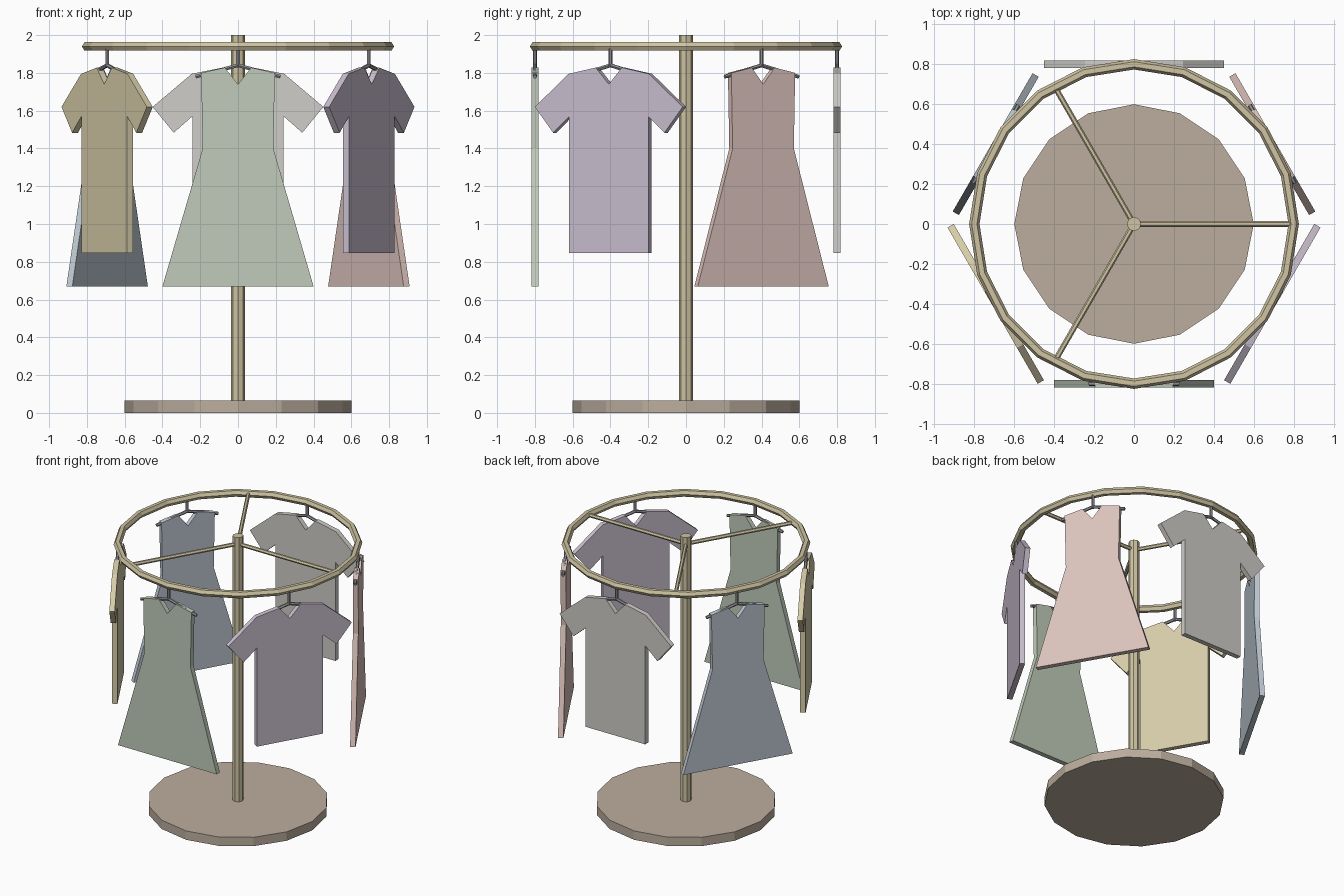
import bpy, bmesh
from math import radians, cos, sin, pi
from mathutils import Vector, Matrix

if "Cube" in bpy.data.objects:
    bpy.data.objects.remove(bpy.data.objects["Cube"])

RING_R, RING_Z = 0.8, 1.94


def material(name, r, g, b):
    m = bpy.data.materials.new(name)
    m.diffuse_color = (r, g, b, 1)
    m.use_nodes = True
    m.node_tree.nodes["Principled BSDF"].inputs["Base Color"].default_value = m.diffuse_color
    return m


def finish(bm, name, mat, matrix=Matrix()):
    bmesh.ops.transform(bm, matrix=matrix, verts=bm.verts)
    bmesh.ops.recalc_face_normals(bm, faces=bm.faces)
    mesh = bpy.data.meshes.new(name)
    bm.to_mesh(mesh)
    bm.free()
    mesh.materials.append(mat)
    ob = bpy.data.objects.new(name, mesh)
    bpy.context.collection.objects.link(ob)
    return ob


def add_rod(bm, a, b, radius, sides):
    a, b = Vector(a), Vector(b)
    d = b - a
    rot = Vector((0, 0, 1)).rotation_difference(d).to_matrix().to_4x4()
    bmesh.ops.create_cone(bm, cap_ends=True, segments=sides, radius1=radius, radius2=radius,
                          depth=d.length, matrix=Matrix.Translation((a + b) / 2) @ rot)


def rods(name, segments, radius, sides, mat, matrix=Matrix()):
    bm = bmesh.new()
    for a, b in segments:
        add_rod(bm, a, b, radius, sides)
    return finish(bm, name, mat, matrix)


def garment(name, half, mat, matrix, thickness=0.036):
    # Half outline runs from the V-neck to the hem and is mirrored across x
    outline = half + [(-x, z) for x, z in reversed(half) if x > 0]
    bm = bmesh.new()
    face = bm.faces.new([bm.verts.new((x, -thickness / 2, z)) for x, z in outline])
    ext = bmesh.ops.extrude_face_region(bm, geom=[face], use_keep_orig=True)
    moved = [v for v in ext["geom"] if isinstance(v, bmesh.types.BMVert)]
    bmesh.ops.translate(bm, verts=moved, vec=(0, thickness, 0))
    return finish(bm, name, mat, matrix)


brass = material("brass", 0.62, 0.55, 0.36)
wood = material("wood", 0.50, 0.42, 0.34)
steel = material("steel", 0.30, 0.30, 0.32)

# Base and centre pole
rods("base", [((0, 0, 0), (0, 0, 0.065))], 0.6, 16, wood)
rods("pole", [((0, 0, 0.06), (0, 0, 2.0))], 0.036, 8, brass)

# Hanging ring
bpy.ops.mesh.primitive_torus_add(major_radius=RING_R, minor_radius=0.026, major_segments=20,
                                 minor_segments=6, location=(0, 0, RING_Z))
ring = bpy.context.object
ring.name = "hanging_ring"
ring.data.materials.append(brass)

# Three spokes
for i in range(3):
    a = i * 2 * pi / 3
    rods(f"spoke_{i + 1}", [((0, 0, RING_Z), (0.79 * cos(a), 0.79 * sin(a), RING_Z))],
         0.014, 6, brass)

# Garment half outlines
DRESS = [(0, 1.74), (0.07, 1.828), (0.195, 1.80), (0.187, 1.40), (0.4, 0.67)]
SHIRT = [(0, 1.74), (0.08, 1.828), (0.245, 1.795), (0.452, 1.62), (0.34, 1.483),
         (0.242, 1.57), (0.242, 0.847)]

# Six garments on hangers around the ring, alternating dress and shirt
items = [("green_dress", DRESS, (0.53, 0.60, 0.49)), ("purple_shirt", SHIRT, (0.60, 0.53, 0.63)),
         ("pink_dress", DRESS, (0.72, 0.55, 0.51)), ("grey_shirt", SHIRT, (0.62, 0.61, 0.58)),
         ("blue_dress", DRESS, (0.52, 0.59, 0.65)), ("yellow_shirt", SHIRT, (0.68, 0.61, 0.40))]
for i, (name, half, color) in enumerate(items):
    place = Matrix.Rotation(radians(60 * i), 4, 'Z') @ Matrix.Translation((0, -RING_R, 0))
    garment(name, half, material(name, *color), place)
    peak = (0, 0, 1.84)
    rods(f"hanger_{i + 1}", [((0, 0, 1.83), (0, 0, RING_Z)), (peak, (0.225, 0, 1.78)),
                             (peak, (-0.225, 0, 1.78))], 0.011, 6, steel, place)
